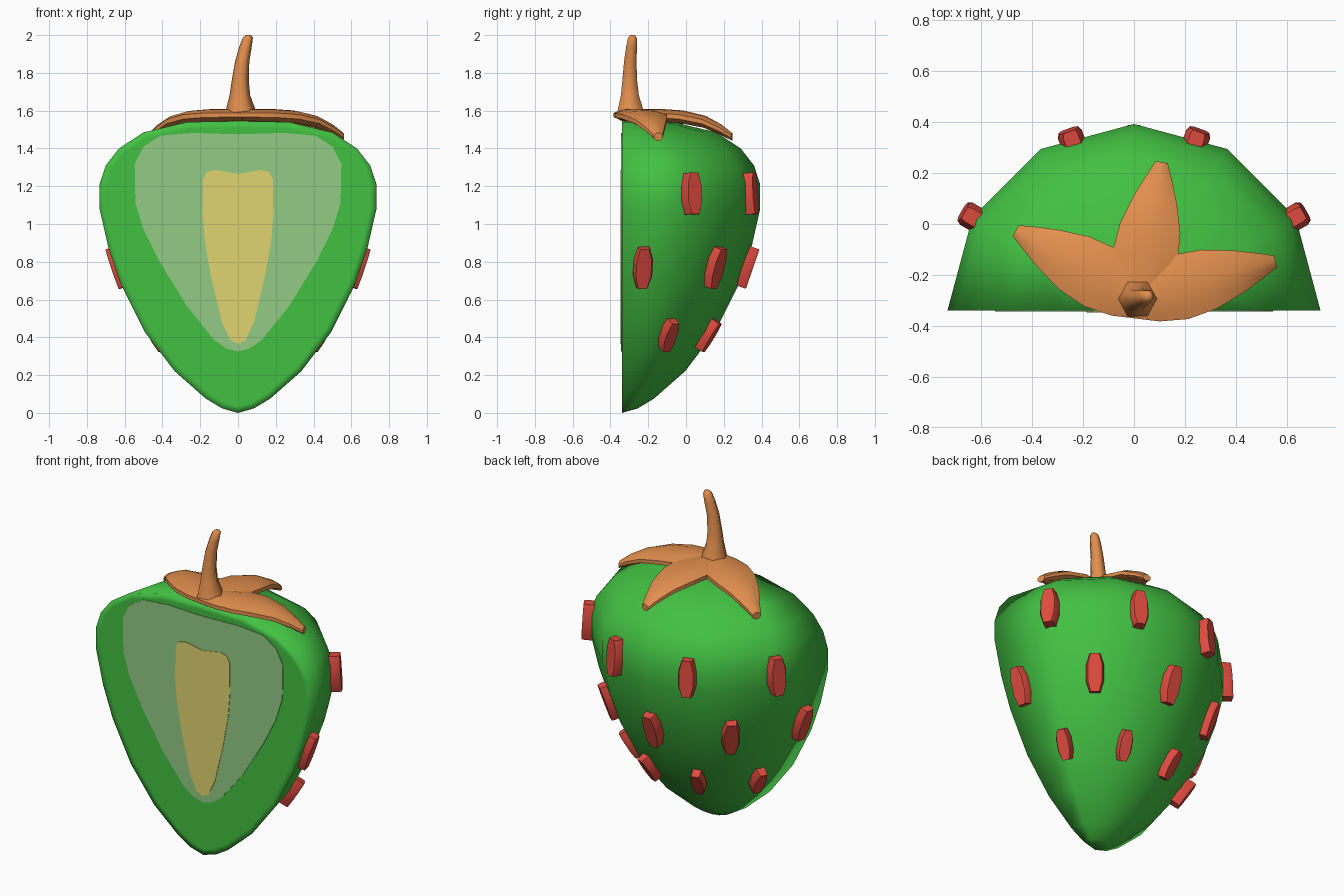
import bpy, bmesh, math
from mathutils import Vector

if "Cube" in bpy.data.objects:
    bpy.data.objects.remove(bpy.data.objects["Cube"])

CUT = -0.34   # y of the cut face, also the axis of the fruit


def material(name, rgb):
    m = bpy.data.materials.new(name)
    m.diffuse_color = (*rgb, 1)
    m.use_nodes = True
    m.node_tree.nodes["Principled BSDF"].inputs["Base Color"].default_value = m.diffuse_color
    return m


GREEN = material("skin green", (0.055, 0.53, 0.055))
PALE = material("pale green flesh", (0.29, 0.60, 0.23))
YELLOW = material("yellow core", (0.74, 0.66, 0.165))
RED = material("seed red", (0.74, 0.07, 0.05))
ORANGE = material("stalk orange", (0.75, 0.27, 0.075))


def finish(bm, name, mat, angle=None):
    """Turn a bmesh into a named object; smooth fully or below an angle."""
    bmesh.ops.recalc_face_normals(bm, faces=bm.faces)
    me = bpy.data.meshes.new(name)
    bm.to_mesh(me)
    bm.free()
    ob = bpy.data.objects.new(name, me)
    bpy.context.collection.objects.link(ob)
    me.materials.append(mat)
    bpy.ops.object.select_all(action='DESELECT')
    ob.select_set(True)
    bpy.context.view_layer.objects.active = ob
    if angle is None:
        bpy.ops.object.shade_smooth()
    else:
        bpy.ops.object.shade_smooth_by_angle(angle=math.radians(angle))
    return ob


def loft(rings, name, mat, angle):
    """Skin closed rings of points and cap both ends."""
    bm = bmesh.new()
    vs = [[bm.verts.new(p) for p in r] for r in rings]
    n = len(vs[0])
    for a, b in zip(vs, vs[1:]):
        for i in range(n):
            j = (i + 1) % n
            bm.faces.new((a[i], a[j], b[j], b[i]))
    bm.faces.new(vs[0])
    bm.faces.new(vs[-1])
    return finish(bm, name, mat, angle)


# Fruit body: half revolve of a (radius, z) profile, 30 degree steps
PROFILE = [(0.085, 0.024), (0.17, 0.075), (0.335, 0.22), (0.495, 0.43),
           (0.62, 0.68), (0.685, 0.87), (0.733, 1.08), (0.733, 1.21),
           (0.70, 1.31), (0.63, 1.40), (0.50, 1.485), (0.27, 1.54)]
bm = bmesh.new()
bottom = bm.verts.new((0, CUT, 0))
top = bm.verts.new((0, CUT, 1.545))
rows = [[bm.verts.new((r * math.cos(k * math.pi / 6), CUT + r * math.sin(k * math.pi / 6), z))
         for k in range(7)] for r, z in PROFILE]
for k in range(6):
    bm.faces.new((bottom, rows[0][k], rows[0][k + 1]))
    bm.faces.new((top, rows[-1][k], rows[-1][k + 1]))
    for a, b in zip(rows, rows[1:]):
        bm.faces.new((a[k], a[k + 1], b[k + 1], b[k]))
front = bm.faces.new([bottom] + [r[0] for r in rows] + [top] + [r[6] for r in reversed(rows)])
bmesh.ops.recalc_face_normals(bm, faces=bm.faces)
bmesh.ops.inset_individual(bm, faces=[front], thickness=0.035)
finish(bm, "fruit_body", GREEN)


# Cut-face areas: thin mirrored plates
def plate(name, half, y, mat):
    outline = half + [(-x, z) for x, z in reversed(half) if x > 0]
    loft([[(x, CUT + 0.002, z) for x, z in outline],
          [(x, y, z) for x, z in outline]], name, mat, 30)


plate("flesh", [(0, 0.325), (0.06, 0.34), (0.125, 0.385), (0.27, 0.565), (0.415, 0.80),
                (0.50, 0.97), (0.543, 1.11), (0.547, 1.32), (0.50, 1.41), (0.41, 1.468),
                (0.24, 1.482), (0, 1.475)], CUT - 0.004, PALE)
plate("core", [(0, 0.365), (0.04, 0.385), (0.085, 0.48), (0.14, 0.71), (0.175, 0.90),
               (0.187, 1.05), (0.185, 1.235), (0.165, 1.275), (0.12, 1.287),
               (0, 1.265)], CUT - 0.007, YELLOW)


# Seeds: tapered plates lying on the skin
def skin(z):
    for (r0, z0), (r1, z1) in zip(PROFILE, PROFILE[1:]):
        if z0 <= z <= z1:
            return r0 + (r1 - r0) * (z - z0) / (z1 - z0)


OUTLINE = [(0.03, -0.11), (0.05, -0.045), (0.05, 0.045), (0.03, 0.11)]
OUTLINE += [(-u, v) for u, v in reversed(OUTLINE)]


def seed(z, deg, size, name):
    az = math.radians(deg)
    out = Vector((math.sin(az), math.cos(az), 0))
    side = Vector((math.cos(az), -math.sin(az), 0))
    # polygon correction for the 12-sided section
    flat = math.cos(math.pi / 12) / math.cos(math.radians(abs(deg) % 30 - 15))
    up = (out * (skin(z + 0.1) - skin(z - 0.1)) + Vector((0, 0, 0.2))).normalized()
    nor = (out - up * out.dot(up)).normalized()
    c = Vector((0, CUT, z)) + out * skin(z) * flat
    rings = [[c + side * u * size * w + up * v * size + nor * d for u, v in OUTLINE]
             for w, d in ((1, -0.03), (1, 0.025), (0.8, 0.043))]
    loft(rings, name, RED, 40)


for row, (z, angles, size) in enumerate([(1.16, (-60, -20, 20, 60), 1.0),
                                         (0.775, (-80, -40, 0, 40, 80), 1.0),
                                         (0.42, (-60, -20, 20, 60), 0.8)]):
    for i, a in enumerate(angles):
        seed(z, a, size, f"seed_{row + 1}_{i + 1}")

# Leaves: flattened lofts drooping over the shoulder
SECTION = [(1, -0.35), (1, 0.35), (0.5, 0.9), (0, 1), (-0.5, 0.9),
           (-1, 0.35), (-1, -0.35), (-0.5, -1), (0.5, -1)]
STATIONS = [(-0.04, 0.07, 1.577, 0.033), (0.06, 0.11, 1.577, 0.033),
            (0.17, 0.13, 1.575, 0.034), (0.29, 0.12, 1.567, 0.034),
            (0.41, 0.085, 1.542, 0.032), (0.50, 0.05, 1.50, 0.028),
            (0.56, 0.024, 1.463, 0.02)]


def leaf(name, deg, scale):
    a = math.radians(deg)
    d, p = Vector((math.cos(a), math.sin(a), 0)), Vector((-math.sin(a), math.cos(a), 0))
    base = Vector((0.015, -0.292, 0))
    loft([[base + d * s * scale + p * w * u + Vector((0, 0, z + h * v)) for u, v in SECTION]
          for s, w, z, h in STATIONS], name, ORANGE, 35)


leaf("leaf_left", 151, 0.98)
leaf("leaf_back", 80, 0.97)
leaf("leaf_right", 15, 1.0)

# Stem: six-sided curved taper
PATH = [(0.015, -0.293, 1.57, 0.085), (0.014, -0.294, 1.615, 0.075), (0.01, -0.297, 1.68, 0.055),
        (0.012, -0.298, 1.76, 0.045), (0.022, -0.295, 1.86, 0.038),
        (0.04, -0.288, 1.94, 0.033), (0.052, -0.284, 1.985, 0.027), (0.055, -0.283, 2.0, 0.014)]
loft([[(x + r * math.cos(k * math.pi / 3), y + r * math.sin(k * math.pi / 3), z) for k in range(6)]
      for x, y, z, r in PATH], "stem", ORANGE, 65)
